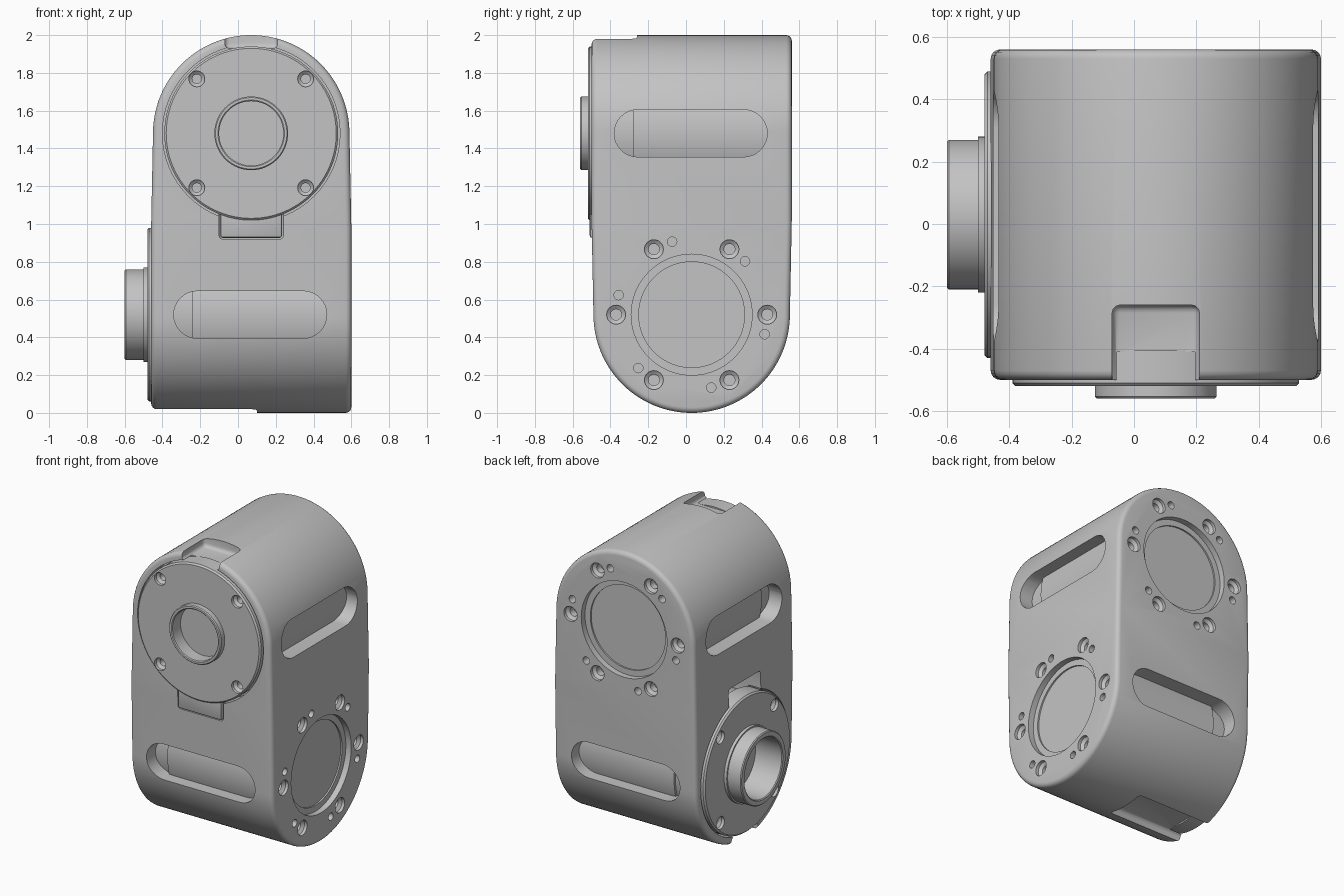
import bpy, bmesh
from math import pi, sin, cos, radians
from mathutils import Matrix, Vector

if "Cube" in bpy.data.objects:
    bpy.data.objects.remove(bpy.data.objects["Cube"])

grey = bpy.data.materials.new("light_grey")
grey.use_nodes = True
grey.diffuse_color = (0.55, 0.55, 0.55, 1)
grey.node_tree.nodes["Principled BSDF"].inputs["Base Color"].default_value = grey.diffuse_color


# Local axes of a drive unit: u across, v away from its dome, w along the shaft
def frame(u, v, w, origin):
    m = Matrix((u, v, w)).transposed().to_4x4()
    m.translation = Vector(origin)
    return m


LOWER = frame((0, 1, 0), (0, 0, 1), (1, 0, 0), (0.07, 0.03, 0.52))
UPPER = frame((1, 0, 0), (0, 0, -1), (0, 1, 0), (0.07, 0.03, 1.48))


def lathe(bm, profile, u=0, v=0, steps=64):
    """Revolve (radius, w) points about an axis parallel to w."""
    vs = [bm.verts.new((u + r, v, w)) for r, w in profile]
    es = [bm.edges.new(p) for p in zip(vs, vs[1:])]
    bmesh.ops.spin(bm, geom=vs + es, cent=(u, v, 0), axis=(0, 0, 1),
                   angle=2 * pi, steps=steps, use_merge=False)


def prism(bm, points, direction):
    """Extrude a closed outline."""
    face = bm.faces.new([bm.verts.new(p) for p in points])
    out = bmesh.ops.extrude_face_region(bm, geom=[face], use_keep_orig=True)
    moved = [g for g in out["geom"] if isinstance(g, bmesh.types.BMVert)]
    bmesh.ops.translate(bm, verts=moved, vec=direction)


def box(bm, u, v, w):
    prism(bm, [(u[0], v[0], w[0]), (u[1], v[0], w[0]), (u[1], v[1], w[0]), (u[0], v[1], w[0])],
          (0, 0, w[1] - w[0]))


def finish(bm, name, matrix):
    bmesh.ops.remove_doubles(bm, verts=bm.verts, dist=0.0001)
    bmesh.ops.transform(bm, matrix=matrix, verts=bm.verts)
    bmesh.ops.recalc_face_normals(bm, faces=bm.faces)
    mesh = bpy.data.meshes.new(name)
    bm.to_mesh(mesh)
    bm.free()
    mesh.materials.append(grey)
    obj = bpy.data.objects.new(name, mesh)
    bpy.context.collection.objects.link(obj)
    return obj


def bevel(obj, width, segments):
    mod = obj.modifiers.new("Rounded edges", 'BEVEL')
    mod.width, mod.segments = width, segments
    mod.limit_method, mod.angle_limit = 'ANGLE', radians(40)


def combine(obj, cutter, operation='DIFFERENCE'):
    mod = obj.modifiers.new("Cut", 'BOOLEAN')
    mod.operation, mod.object, mod.solver = operation, cutter, 'EXACT'
    cutter.hide_render = True


def bake(obj, cutters):
    """Apply all modifiers and drop the cutters."""
    deps = bpy.context.evaluated_depsgraph_get()
    mesh = bpy.data.meshes.new_from_object(obj.evaluated_get(deps))
    obj.modifiers.clear()
    obj.data = mesh
    for c in cutters:
        bpy.data.objects.remove(c)


def screw_hole(bm, u, v, w, inward, r=0.05):
    """Counterbored hole cutter entering the face at w."""
    lathe(bm, [(0, w - 0.05 * inward), (r, w - 0.05 * inward), (r, w + 0.02 * inward),
               (r * 0.58, w + 0.035 * inward), (r * 0.58, w + 0.08 * inward),
               (0, w + 0.08 * inward)], u, v, 24)


# Housing: two domed blocks at right angles, intersected
def domed_block(name, matrix):
    bm = bmesh.new()
    arc = [(0.52 * cos(a), 0.52 * sin(a), -0.53) for a in (pi + pi * i / 64 for i in range(65))]
    prism(bm, arc + [(0.554, 1.7, -0.53), (-0.554, 1.7, -0.53)], (0, 0, 1.06))
    obj = finish(bm, name, matrix)
    bevel(obj, 0.03, 4)
    return obj


housing = domed_block("housing", LOWER)
block = domed_block("upper_block", UPPER)
combine(housing, block, 'INTERSECT')
bake(housing, [block])

# Openings in the housing
cutters = []
for matrix, notch_end in ((LOWER, 0.03), (UPPER, -0.29)):
    def add_cutter(bm):
        cutters.append(finish(bm, "cutter", matrix))
        combine(housing, cutters[-1])
        return cutters[-1]

    # Side slots, right through
    bm = bmesh.new()
    ends = [(0.275 if i < 17 else -0.285, pi * (i if i < 17 else i - 1) / 16) for i in range(34)]
    prism(bm, [(-0.7, 0.125 * cos(a), w + 0.125 * sin(a)) for w, a in ends], (1.4, 0, 0))
    add_cutter(bm)

    # Output recess, ring of screw holes and dowel holes
    bm = bmesh.new()
    lathe(bm, [(0, 0.6), (0.32, 0.6), (0.32, 0.49), (0.28, 0.49), (0.28, 0.48), (0, 0.48)])
    for k in range(6):
        a, b = k * pi / 3, k * pi / 3 + pi / 4
        screw_hole(bm, 0.4 * cos(a), 0.4 * sin(a), 0.53, -1)
        lathe(bm, [(0, 0.6), (0.025, 0.6), (0.025, 0.47), (0, 0.47)], 0.4 * cos(b), 0.4 * sin(b), 20)
    add_cutter(bm)

    # Round seat for the cover
    bm = bmesh.new()
    lathe(bm, [(0, -0.7), (0.47, -0.7), (0.47, -0.44), (0, -0.44)])
    add_cutter(bm)

    # Cable opening beside the cover
    bm = bmesh.new()
    box(bm, (-0.17, 0.17), (0.3, 0.56), (-0.7, -0.25))
    bevel(add_cutter(bm), 0.02, 3)

    # Notch in the dome
    bm = bmesh.new()
    box(bm, (-0.14, 0.14), (-0.7, -0.45), (-0.8, notch_end))
    bevel(add_cutter(bm), 0.025, 3)
bake(housing, cutters)
parts = [housing]


# Motor body seen through the slots, and the cover with its hollow shaft
def drive_unit(side, matrix, tip, r_out, r_in, depth):
    bm = bmesh.new()
    lathe(bm, [(0, -0.43), (0.425, -0.43), (0.425, -0.31), (0.44, -0.31), (0.44, 0.43), (0, 0.43)])
    parts.append(finish(bm, side + "_motor", matrix))

    bm = bmesh.new()
    lathe(bm, [(0, tip + depth), (r_in, tip + depth), (r_in, tip + 0.005), (r_in + 0.006, tip),
               (r_out - 0.006, tip), (r_out, tip + 0.006), (r_out, -0.55), (0.45, -0.55),
               (0.46, -0.54), (0.46, -0.435), (0, -0.435)], steps=96)
    cover = finish(bm, side + "_cover", matrix)
    bm = bmesh.new()
    for u in (-0.288, 0.288):
        for v in (-0.288, 0.288):
            screw_hole(bm, u, v, -0.55, 1, 0.042)
    holes = finish(bm, "cutter", matrix)
    combine(cover, holes)
    bake(cover, [holes])
    parts.append(cover)


drive_unit("lower", LOWER, -0.67, 0.24, 0.2, 0.2)
drive_unit("upper", UPPER, -0.59, 0.195, 0.17, 0.09)

# Collar at the foot of the lower shaft
bm = bmesh.new()
lathe(bm, [(0.23, -0.54), (0.25, -0.54), (0.25, -0.57), (0.23, -0.57), (0.23, -0.54)])
parts.append(finish(bm, "lower_shaft_collar", LOWER))

# Tab closing the front cable opening
bm = bmesh.new()
box(bm, (-0.163, 0.163), (0.35, 0.553), (-0.54, -0.44))
tab = finish(bm, "front_cover_tab", UPPER)
bevel(tab, 0.012, 2)
bake(tab, [])
parts.append(tab)

# Smooth curved faces, keep sharp edges
bpy.ops.object.select_all(action='DESELECT')
for obj in parts:
    obj.select_set(True)
bpy.context.view_layer.objects.active = housing
bpy.ops.object.shade_smooth_by_angle(angle=radians(30))
